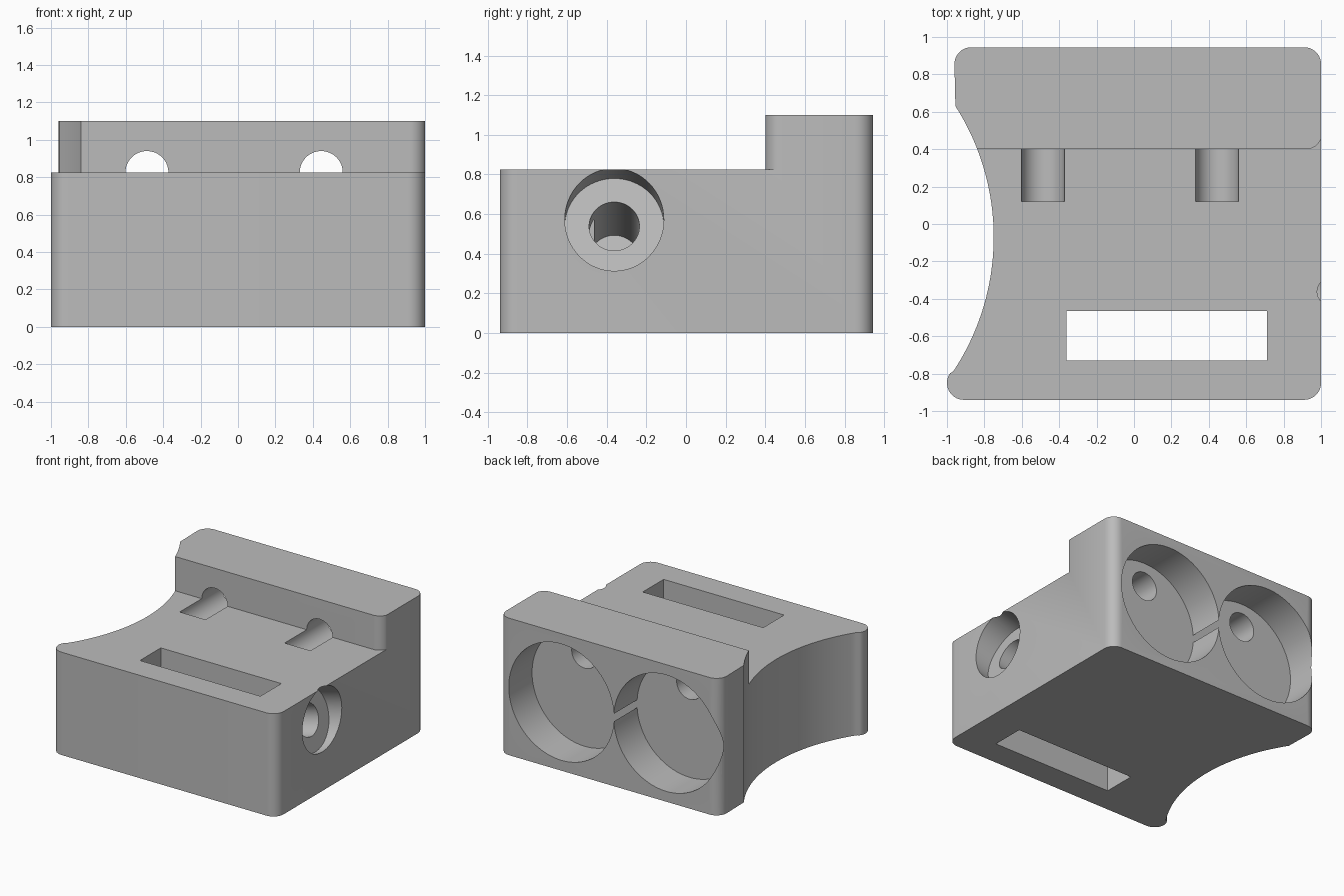
import bpy, bmesh
from math import sin, cos, radians
from mathutils import Matrix, Vector

cube = bpy.data.objects.get("Cube")
if cube:
    bpy.data.objects.remove(cube, do_unlink=True)

grey = bpy.data.materials.new("plain_grey")
grey.use_nodes = True
grey.diffuse_color = (0.5, 0.5, 0.5, 1)
grey.node_tree.nodes["Principled BSDF"].inputs["Base Color"].default_value = (0.5, 0.5, 0.5, 1)


def arc(cx, cy, r, start, end, steps=10):
    angles = [radians(start + (end - start) * i / steps) for i in range(steps + 1)]
    return [(cx + r * cos(a), cy + r * sin(a)) for a in angles]


def make_object(name, bm):
    bmesh.ops.recalc_face_normals(bm, faces=bm.faces)
    mesh = bpy.data.meshes.new(name)
    bm.to_mesh(mesh)
    bm.free()
    mesh.materials.append(grey)
    obj = bpy.data.objects.new(name, mesh)
    bpy.context.collection.objects.link(obj)
    return obj


def prism(name, outline, low, high):
    bm = bmesh.new()
    face = bm.faces.new([bm.verts.new((x, y, low)) for x, y in outline])
    side = bmesh.ops.extrude_face_region(bm, geom=[face])["geom"]
    top = [v for v in side if isinstance(v, bmesh.types.BMVert)]
    bmesh.ops.translate(bm, verts=top, vec=(0, 0, high - low))
    return make_object(name, bm)


def rod(name, start, end, radius, sides=64):
    start, end = Vector(start), Vector(end)
    axis = end - start
    turn = axis.to_track_quat("Z", "Y").to_matrix().to_4x4()
    bm = bmesh.new()
    bmesh.ops.create_cone(bm, cap_ends=True, segments=sides, radius1=radius, radius2=radius,
                          depth=axis.length, matrix=Matrix.Translation((start + end) / 2) @ turn)
    return make_object(name, bm)


def cut(target, cutter):
    cutter.hide_render = True
    mod = target.modifiers.new(cutter.name, "BOOLEAN")
    mod.operation = "DIFFERENCE"
    mod.solver = "EXACT"
    mod.object = cutter
    bpy.context.view_layer.objects.active = target
    bpy.ops.object.modifier_apply(modifier=mod.name)
    bpy.data.objects.remove(cutter, do_unlink=True)


# Block with rounded corners and one concave side
outline = (arc(-0.91, -0.85, 0.09, 145, 270) + arc(0.91, -0.85, 0.09, 270, 360)
           + arc(0.91, 0.855, 0.09, 0, 90) + arc(-0.87, 0.855, 0.09, 90, 180)
           + arc(-2.05, -0.07, 1.3, 32.6, -33.5, 32))
body = prism("mount_body", outline, 0, 1.1)

# Lowered front deck, leaving a raised rear ridge
step = [(-1.3, -1.3), (1.3, -1.3), (1.3, 0.485)] + arc(0.92, 0.485, 0.085, 0, -90) + [(-1.3, 0.4)]
cut(body, prism("deck_cutter", step, 0.825, 1.3))

# Strap slot through the deck
cut(body, prism("slot_cutter", [(-0.36, -0.73), (0.71, -0.73), (0.71, -0.465), (-0.36, -0.465)], -0.2, 1.3))

# Twin rear pockets, each with a wire channel to the deck
for x in (-0.487, 0.445):
    cut(body, rod("pocket_cutter", (x, 0.65, 0.55), (x, 1.2, 0.55), 0.467, 96))
    cut(body, rod("channel_cutter", (x, 0.12, 0.825), (x, 0.8, 0.825), 0.115))

# Tilted counterbored screw hole in the flat side
entry = Vector((1, -0.362, 0.572))
inward = Vector((-cos(radians(15)), 0, -sin(radians(15))))
cut(body, rod("counterbore_cutter", entry - inward * 0.3, entry + inward * 0.13, 0.25))
cut(body, rod("screw_hole_cutter", entry, entry + inward * 0.78, 0.127))

# Smooth curved walls, keep edges sharp
bpy.ops.object.select_all(action="DESELECT")
body.select_set(True)
bpy.context.view_layer.objects.active = body
bpy.ops.object.shade_smooth_by_angle(angle=radians(30))
